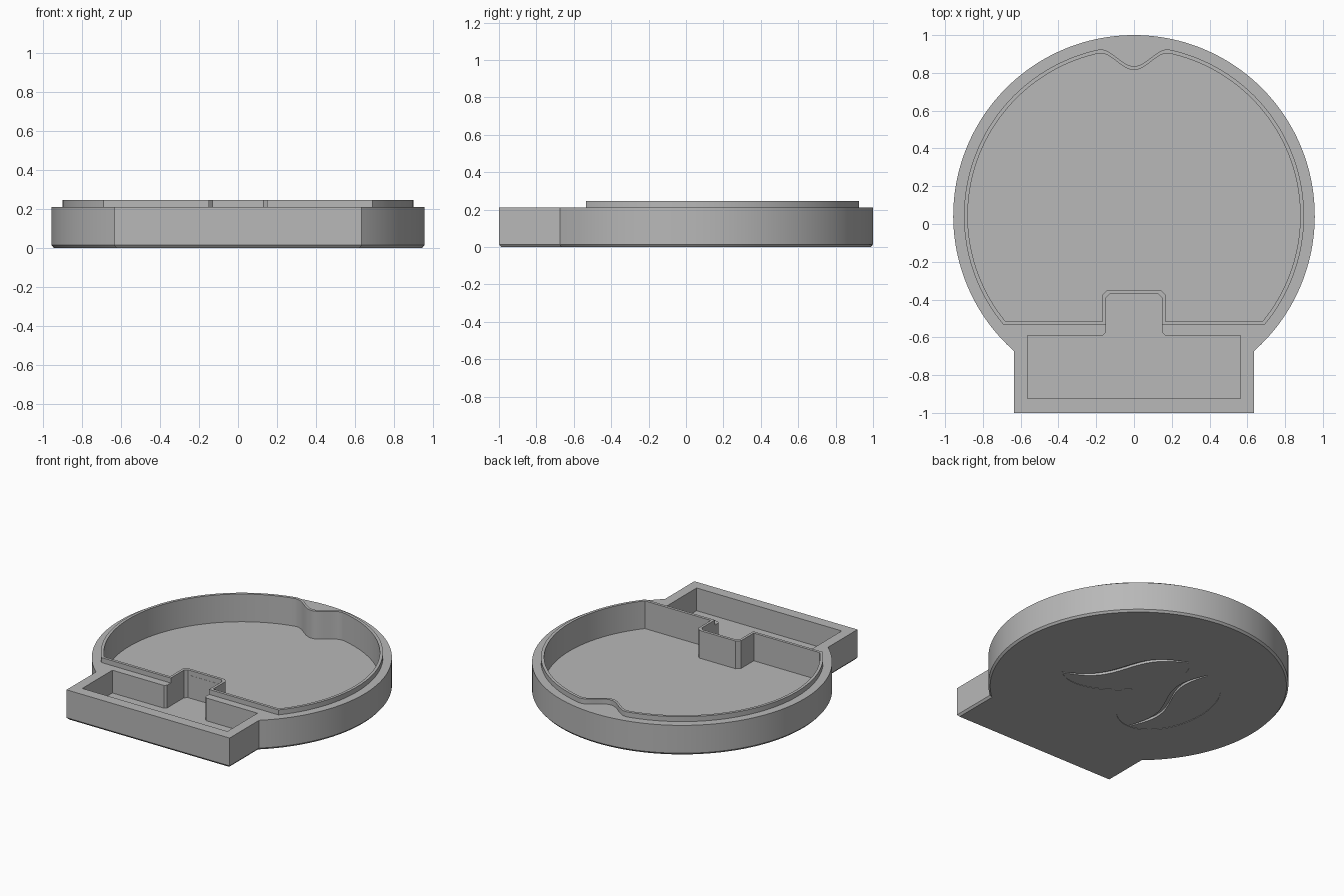
import bpy
import bmesh
from math import sin, cos, pi, sqrt, asin, radians

if "Cube" in bpy.data.objects:
    bpy.data.objects.remove(bpy.data.objects["Cube"], do_unlink=True)

CY = 0.043          # centre of the round body
RIM = 0.21          # height of the flat rim
LIP = 0.245         # height of the raised lip
FLOOR = 0.05        # height of the inner floors

grey = bpy.data.materials.new("plain grey")
grey.use_nodes = True
grey.diffuse_color = (0.48, 0.48, 0.48, 1)
grey.node_tree.nodes["Principled BSDF"].inputs["Base Color"].default_value = grey.diffuse_color


def prism(name, levels):
    """Closed solid through a stack of (outline, z) loops of equal length."""
    bm = bmesh.new()
    loops = [[bm.verts.new((x, y, z)) for x, y in pts] for pts, z in levels]
    n = len(loops[0])
    for a, b in zip(loops, loops[1:]):
        for i in range(n):
            j = (i + 1) % n
            bm.faces.new((a[i], a[j], b[j], b[i]))
    bm.faces.new(loops[0][::-1])
    bm.faces.new(loops[-1])
    bmesh.ops.recalc_face_normals(bm, faces=bm.faces)
    mesh = bpy.data.meshes.new(name)
    bm.to_mesh(mesh)
    bm.free()
    mesh.materials.append(grey)
    ob = bpy.data.objects.new(name, mesh)
    bpy.context.collection.objects.link(ob)
    return ob


def mirrored(half):
    """Complete a right-hand path with its mirror image."""
    return half + [(-x, y) for x, y in reversed(half)]


def body_outline(inset):
    """Round body joined to the rectangular front box."""
    r, w, front = 0.957 - inset, 0.635 - inset, -1 + inset
    start = -sqrt(r * r - w * w)
    a0 = asin(start / r)
    steps = 90
    arc = []
    for i in range(steps):
        a = a0 + (pi / 2 - a0) * i / (steps - 0.5)
        arc.append((r * cos(a), CY + r * sin(a)))
    return mirrored([(w, front)] + arc)


def basin_outline(grow):
    """Round basin with a dip at the back and a notch at the front."""
    r, base = 0.88 + grow, -0.515 - grow
    w, top, c = 0.167 - grow, -0.35 - grow, 0.025
    a0 = asin((base - CY) / r)
    steps = 130
    half = [(w - c, top), (w, top - c), (w, base)]
    for i in range(steps):
        a = a0 + (pi / 2 - a0) * i / (steps - 0.5)
        x, y = r * cos(a), CY + r * sin(a)
        if y > 0 and x < 0.19:
            y -= 0.054 * (1 + cos(pi * x / 0.19))
        half.append((x, y))
    return mirrored(half)


def combine(target, other, operation):
    mod = target.modifiers.new(operation, 'BOOLEAN')
    mod.operation = operation
    mod.solver = 'EXACT'
    mod.object = other
    bpy.context.view_layer.objects.active = target
    bpy.ops.object.modifier_apply(modifier=mod.name)
    bpy.data.objects.remove(other, do_unlink=True)


# Body with a chamfered lower edge
tray = prism("tray", [(body_outline(0.012), 0), (body_outline(0), 0.014),
                      (body_outline(0), RIM)])

# Raised lip, then the basin hollowed out of it
lip_shape = basin_outline(0.02)
combine(tray, prism("lip", [(lip_shape, 0.1), (lip_shape, LIP)]), 'UNION')
basin_shape = basin_outline(0)
combine(tray, prism("basin_cutter", [(basin_shape, FLOOR), (basin_shape, 0.4)]), 'DIFFERENCE')

# Front pocket reaching into the basin notch
pocket_shape = mirrored([(0.565, -0.925), (0.565, -0.59), (0.165, -0.59), (0.149, -0.575),
                         (0.149, -0.39), (0.13, -0.371)])
combine(tray, prism("pocket_cutter", [(pocket_shape, FLOOR), (pocket_shape, 0.4)]), 'DIFFERENCE')


# Oval seeds marked on the underside, each with a deeper curved crease
def place(points, x, y, angle):
    c, s = cos(angle), sin(angle)
    return [(x + c * u - s * v, y + s * u + c * v) for u, v in points]


LONG, SHORT = 0.41, 0.275
oval = [(LONG * cos(2 * pi * i / 72), SHORT * sin(2 * pi * i / 72)) for i in range(72)]
ts = [i / 20 - 1 for i in range(41)]


def crease_side(sign):
    return [(0.985 * LONG * t, -0.055 * sin(pi * t) + sign * (0.004 + 0.012 * (1 - t * t)))
            for t in ts]


crease = crease_side(-1) + crease_side(1)[::-1]
for shape, depth in ((oval, 0.003), (crease, 0.02)):
    for x, y, angle in ((0.21, 0.17, 131), (-0.27, 0.02, 88)):
        pts = place(shape, x, y, radians(angle))
        combine(tray, prism("seed_cutter", [(pts, -0.1), (pts, depth)]), 'DIFFERENCE')

# Smooth curved walls, keep edges crisp
bpy.ops.object.select_all(action='DESELECT')
tray.select_set(True)
bpy.context.view_layer.objects.active = tray
bpy.ops.object.shade_smooth_by_angle(angle=radians(25))
